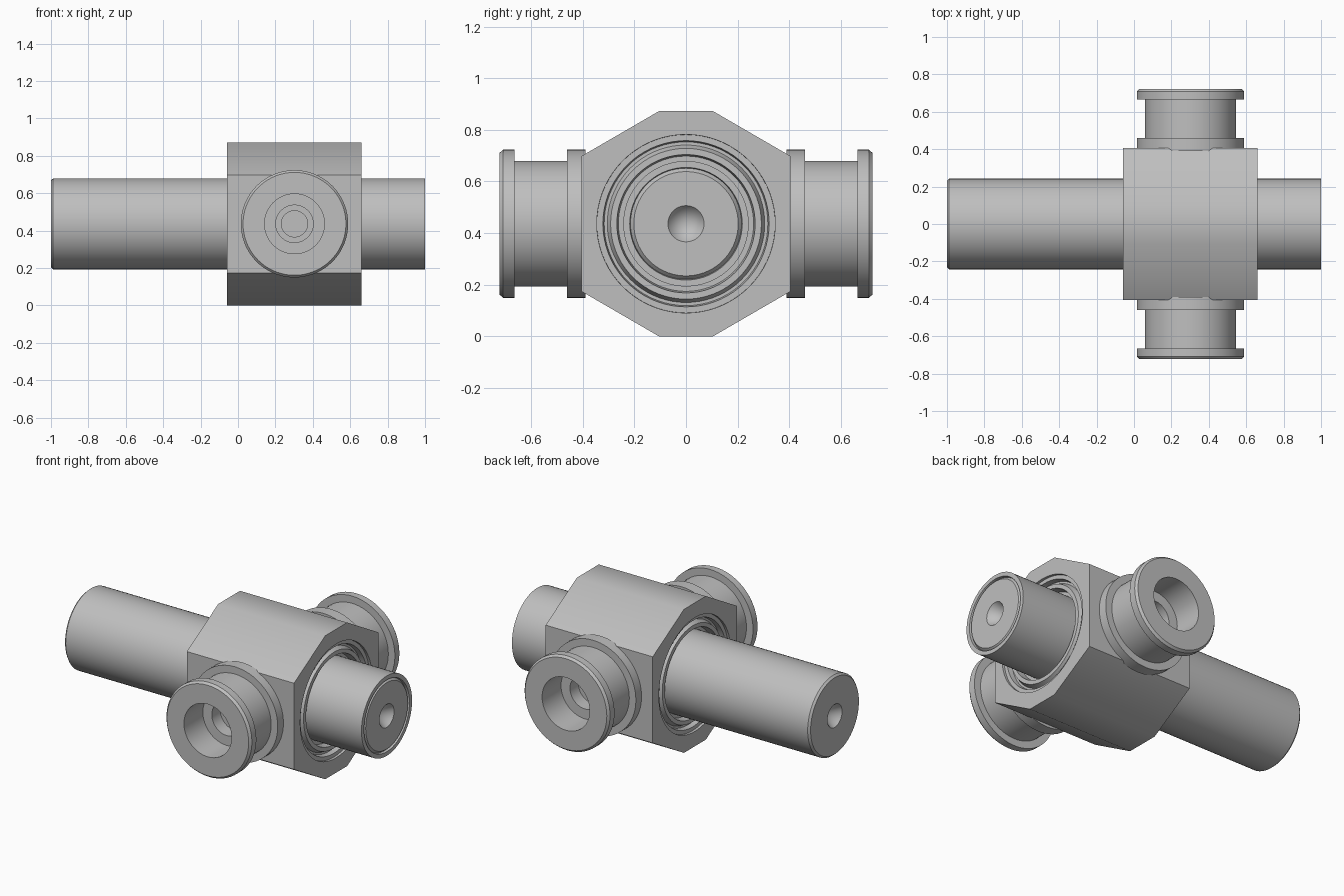
import bpy
import bmesh
from math import radians
from mathutils import Matrix, Vector

cube = bpy.data.objects.get("Cube")
if cube:
    bpy.data.objects.remove(cube, do_unlink=True)

AXIS_Z = 0.436       # height of every axis
BODY_X = (-0.06, 0.66)
PIN_X = 0.302

steel = bpy.data.materials.new("grey steel")
steel.use_nodes = True
GREY = (0.52, 0.52, 0.52, 1)
steel.diffuse_color = GREY
steel.node_tree.nodes["Principled BSDF"].inputs["Base Color"].default_value = GREY


def finish(name, bm):
    bmesh.ops.recalc_face_normals(bm, faces=bm.faces)
    mesh = bpy.data.meshes.new(name)
    bm.to_mesh(mesh)
    bm.free()
    mesh.materials.append(steel)
    obj = bpy.data.objects.new(name, mesh)
    bpy.context.collection.objects.link(obj)
    return obj


def activate(obj):
    bpy.ops.object.select_all(action='DESELECT')
    obj.select_set(True)
    bpy.context.view_layer.objects.active = obj


def shade(obj, angle=28):
    activate(obj)
    bpy.ops.object.shade_smooth_by_angle(angle=radians(angle))


def lathe(name, profile, origin, turn=0, steps=72):
    """Turn a (distance, radius) profile about x, then swing it about z."""
    bm = bmesh.new()
    verts = [bm.verts.new((d, 0, r)) for d, r in profile]
    edges = [bm.edges.new(pair) for pair in zip(verts, verts[1:])]
    bmesh.ops.spin(bm, geom=verts + edges, cent=(0, 0, 0), axis=(1, 0, 0),
                   angle=radians(360), steps=steps)
    bmesh.ops.remove_doubles(bm, verts=bm.verts, dist=0.0001)
    place = Matrix.Translation(origin) @ Matrix.Rotation(radians(turn), 4, 'Z')
    bmesh.ops.transform(bm, matrix=place, verts=bm.verts)
    return finish(name, bm)


# Eight-sided housing block
outline = [(0.105, 0.436), (0.405, 0.262), (0.405, -0.262), (0.105, -0.436)]
outline += [(-y, -z) for y, z in outline]
bm = bmesh.new()
end = bm.faces.new([bm.verts.new((BODY_X[0], y, AXIS_Z + z)) for y, z in outline])
grown = bmesh.ops.extrude_face_region(bm, geom=[end], use_keep_orig=True)["geom"]
bmesh.ops.translate(bm, vec=Vector((BODY_X[1] - BODY_X[0], 0, 0)),
                    verts=[g for g in grown if isinstance(g, bmesh.types.BMVert)])
body = finish("housing_block", bm)

# Stepped seal recess cut in both ends
recess = [(0.05, 0), (0.05, 0.348), (-0.015, 0.345), (-0.015, 0.322),
          (-0.045, 0.317), (-0.045, 0.305), (-0.03, 0.298), (-0.015, 0.292),
          (-0.015, 0.268), (-0.06, 0.262), (-0.06, 0)]
for x, turn in ((BODY_X[1], 0), (BODY_X[0], 180)):
    cutter = lathe("recess_cutter", recess, (x, 0, AXIS_Z), turn)
    cutter.hide_render = True
    cut = body.modifiers.new("recess", 'BOOLEAN')
    cut.operation = 'DIFFERENCE'
    cut.solver = 'EXACT'
    cut.object = cutter
    activate(body)
    bpy.ops.object.modifier_apply(modifier=cut.name)
    bpy.data.objects.remove(cutter, do_unlink=True)
shade(body, 31)

# Main shaft with centre-drilled ends and a ring groove at the right end
shade(lathe("main_shaft", [
    (-0.9, 0), (-1, 0.07), (-1, 0.232), (-0.988, 0.243),
    (1, 0.243), (1, 0.218), (0.985, 0.215), (1, 0.202), (1, 0.07), (0.9, 0),
], (0, 0, AXIS_Z)))

# Flanged side pins with stepped bores
pin = [(0.39, 0), (0.39, 0.287), (0.46, 0.287), (0.46, 0.243), (0.665, 0.243),
       (0.665, 0.287), (0.708, 0.287), (0.722, 0.275), (0.722, 0.16),
       (0.54, 0.16), (0.54, 0.1), (0.46, 0.1), (0.46, 0.07), (0.41, 0.07), (0.41, 0)]
for name, turn in (("front_pin", -90), ("back_pin", 90)):
    shade(lathe(name, pin, (PIN_X, 0, AXIS_Z), turn))
